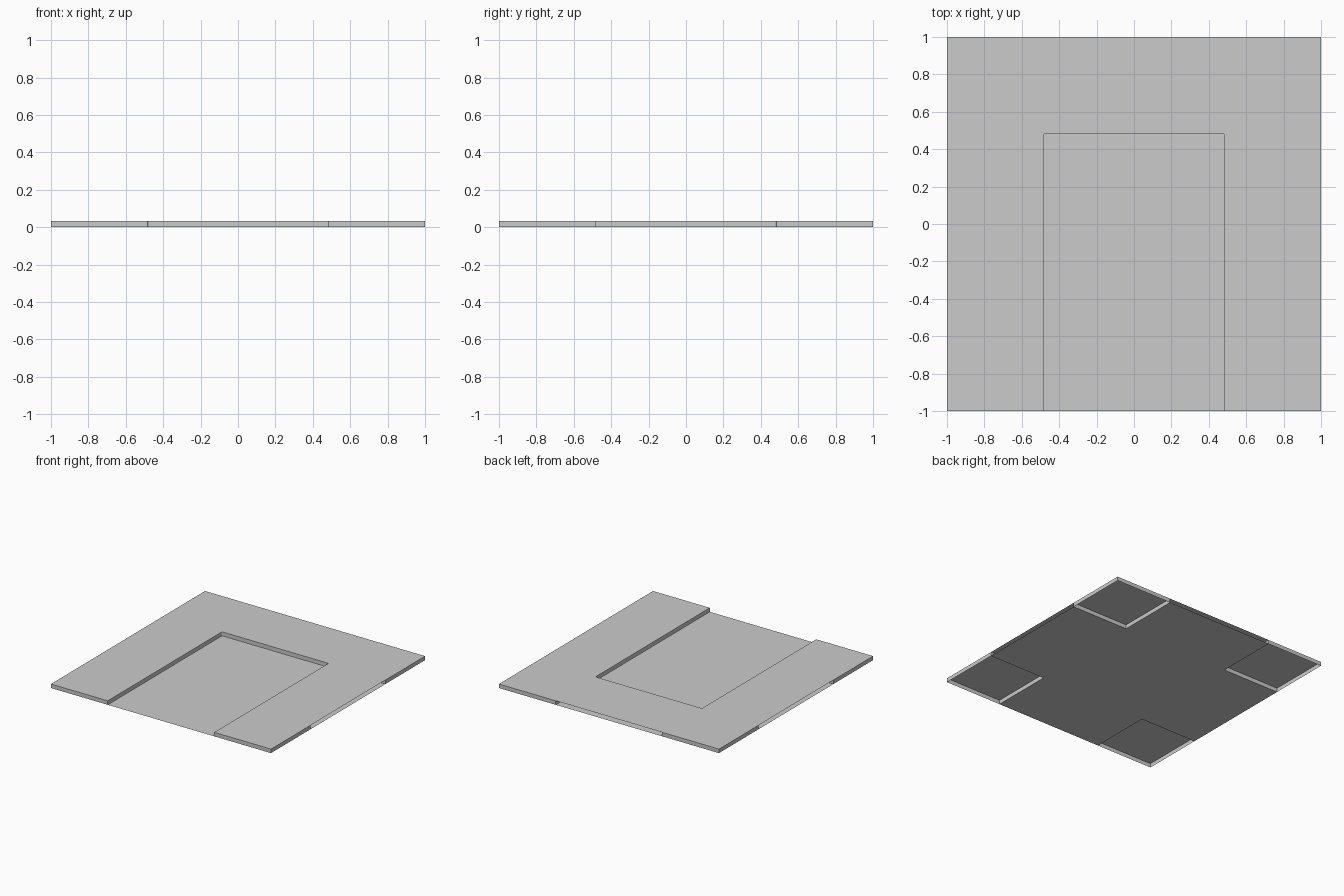
import bpy
import bmesh
import math

if "Cube" in bpy.data.objects:
    bpy.data.objects.remove(bpy.data.objects["Cube"])

H = 0.033    # height of the raised sheet
S = 0.484    # half width of the cross shaped floor
R = 0.01     # fillet at the inner corners of the recess


def make(name, sheets=(), walls=()):
    """Thin shell from flat outlines (points, z) and upright strips along paths."""
    bm = bmesh.new()
    for pts, z in sheets:
        bm.faces.new([bm.verts.new((x, y, z)) for x, y in pts])
    for path in walls:
        low = [bm.verts.new((x, y, 0)) for x, y in path]
        high = [bm.verts.new((x, y, H)) for x, y in path]
        for i in range(len(path) - 1):
            bm.faces.new((low[i], low[i + 1], high[i + 1], high[i]))
    mesh = bpy.data.meshes.new(name)
    bm.to_mesh(mesh)
    bm.free()
    obj = bpy.data.objects.new(name, mesh)
    bpy.context.collection.objects.link(obj)
    return obj


def fillet(cx, cy, start, steps=4):
    """Quarter arc running clockwise from the start angle."""
    angles = [math.radians(start - 90 * i / steps) for i in range(steps + 1)]
    return [(cx + R * math.cos(a), cy + R * math.sin(a)) for a in angles]


# Cross shaped floor on the ground, open at the four corners
floor = [(-S, -1), (S, -1), (S, -S), (1, -S), (1, S), (S, S),
         (S, 1), (-S, 1), (-S, S), (-1, S), (-1, -S), (-S, -S)]
make("cross_floor", sheets=[(floor, 0)])

# Raised U shaped sheet around the front recess
arc = fillet(-S + R, S - R, 180) + fillet(S - R, S - R, 90)
top = [(-1, -1), (-S, -1)] + arc + [(S, -1), (1, -1), (1, 1), (-1, 1)]
make("raised_sheet", sheets=[(top, H)])

# Wall of the recess between the front corner blocks
make("recess_wall", walls=[[(-S, -S)] + arc + [(S, -S)]])

# Skirts of the four hollow corner blocks
for sx, side in ((-1, "left"), (1, "right")):
    for sy, end in ((-1, "front"), (1, "back")):
        loop = [(S, S), (1, S), (1, 1), (S, 1), (S, S)]
        path = [(x * sx, y * sy) for x, y in loop]
        if sx * sy < 0:
            path.reverse()
        make(f"corner_skirt_{end}_{side}", walls=[path])
